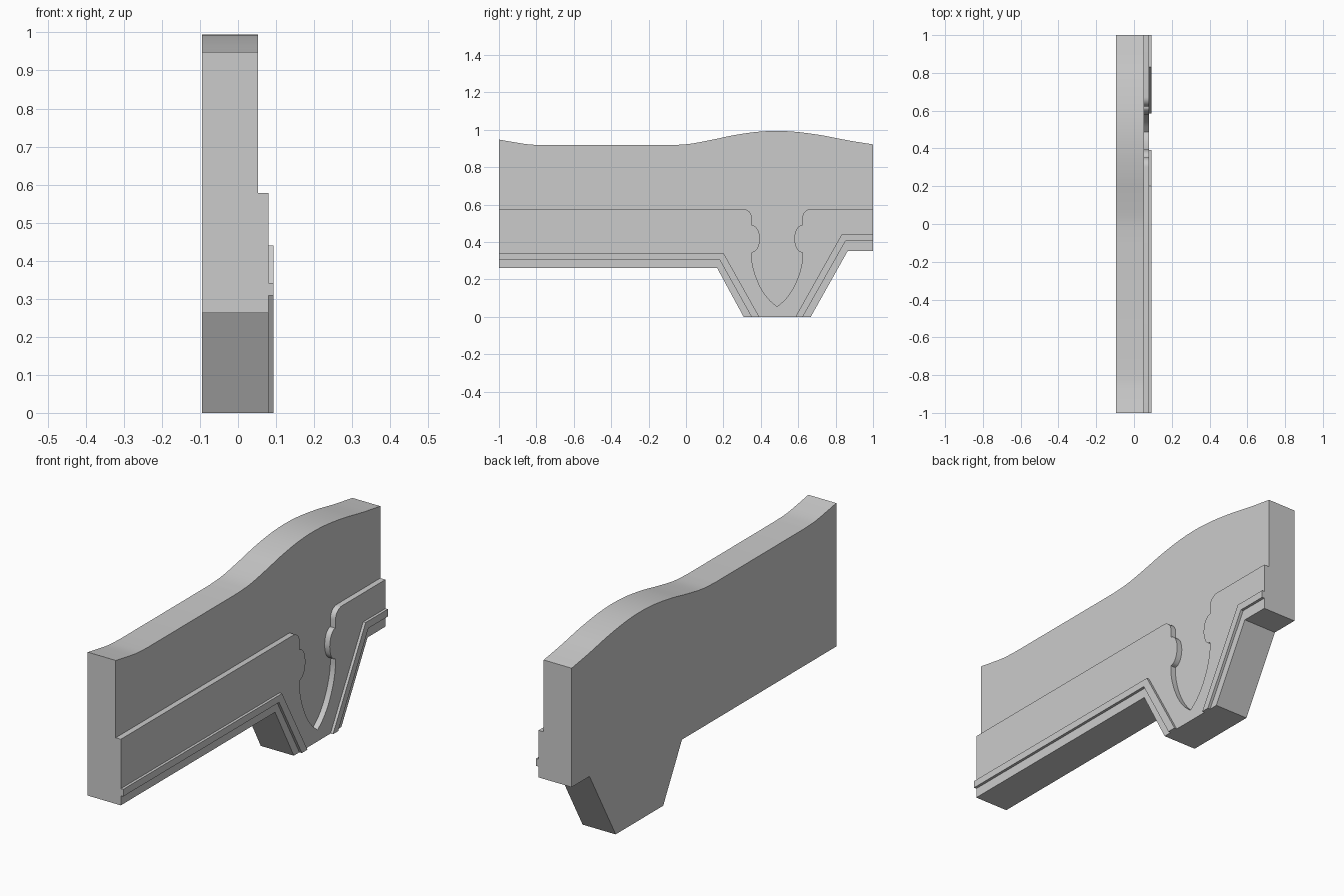
import bpy, bmesh, math
from mathutils import Vector

cube = bpy.data.objects.get("Cube")
if cube:
    bpy.data.objects.remove(cube, do_unlink=True)

grey = bpy.data.materials.new("plain grey")
grey.use_nodes = True
grey.diffuse_color = (0.6, 0.6, 0.6, 1)
grey.node_tree.nodes["Principled BSDF"].inputs["Base Color"].default_value = grey.diffuse_color

CENTRE = 0.487               # axis of the drop-shaped recess
BACK, FACE, PANEL, TRIM = -0.095, 0.053, 0.08, 0.093


def smooth_path(points, steps=5):
    """Catmull-Rom curve through (y, z) points."""
    p = [Vector(q) for q in points]
    p = [2 * p[0] - p[1]] + p + [2 * p[-1] - p[-2]]
    out = []
    for a, b, c, d in zip(p, p[1:], p[2:], p[3:]):
        for i in range(steps):
            t = i / steps
            out.append(0.5 * (2 * b + (c - a) * t + (2 * a - 5 * b + 4 * c - d) * t * t
                              + (3 * b - a - 3 * c + d) * t ** 3))
    return [tuple(v) for v in out] + [tuple(points[-1])]


def extrude_outline(name, outline, x0, x1):
    """Solid from a (y, z) outline, running from x0 to x1."""
    bm = bmesh.new()
    face = bm.faces.new([bm.verts.new((x0, y, z)) for y, z in outline])
    new = bmesh.ops.extrude_face_region(bm, geom=[face])["geom"]
    bmesh.ops.translate(bm, vec=(x1 - x0, 0, 0),
                        verts=[v for v in new if isinstance(v, bmesh.types.BMVert)])
    bmesh.ops.recalc_face_normals(bm, faces=bm.faces)
    mesh = bpy.data.meshes.new(name)
    bm.to_mesh(mesh)
    bm.free()
    mesh.materials.append(grey)
    obj = bpy.data.objects.new(name, mesh)
    bpy.context.collection.objects.link(obj)
    bpy.ops.object.select_all(action="DESELECT")
    obj.select_set(True)
    bpy.context.view_layer.objects.active = obj
    bpy.ops.object.shade_smooth_by_angle(angle=math.radians(30))
    return obj


# Lower edge shared by the slab and the raised panel, from right to left
lower_edge = [(1, 0.353), (0.865, 0.353), (0.667, 0), (0.308, 0), (0.166, 0.262), (-1, 0.262)]

# Main slab with the wavy top
end_rise = smooth_path([(-1, 0.948), (-0.92, 0.934), (-0.84, 0.922), (-0.76, 0.918)])
hump = smooth_path([(-0.08, 0.918), (0.02, 0.925), (0.14, 0.947), (0.26, 0.972), (0.38, 0.989),
                    (0.49, 0.994), (0.6, 0.988), (0.73, 0.97), (0.87, 0.943), (1, 0.922)])
extrude_outline("main_slab", end_rise + hump + lower_edge, BACK, FACE)

# Raised panel with a drop-shaped notch: shoulder, round lobe, pointed tail
shoulder = [(0.302 + 0.05 * math.sin(a), 0.528 + 0.05 * math.cos(a))
            for a in (math.pi / 2 * i / 8 for i in range(9))]
lobe = smooth_path([(0.352, 0.49), (0.368, 0.485), (0.387, 0.46), (0.395, 0.417),
                    (0.387, 0.375), (0.37, 0.351), (0.352, 0.343)])
tail = smooth_path([(0.352, 0.343), (0.354, 0.29), (0.37, 0.225), (0.4, 0.155),
                    (0.44, 0.097), (CENTRE, 0.054)])
half = shoulder + lobe + tail[1:]
mirrored = [(2 * CENTRE - y, z) for y, z in reversed(half[:-1])]
extrude_outline("raised_panel", [(-1, 0.578)] + half + mirrored + [(1, 0.578)] + lower_edge,
                FACE, PANEL)

# Thin trim strips following the lower edge
extrude_outline("long_trim", [(-1, 0.342), (0.2, 0.342), (0.392, 0), (0.35, 0),
                              (0.178, 0.308), (-1, 0.308)], PANEL, TRIM)
extrude_outline("short_trim", [(1, 0.44), (0.832, 0.44), (0.585, 0), (0.624, 0),
                               (0.853, 0.405), (1, 0.405)], PANEL, TRIM)
